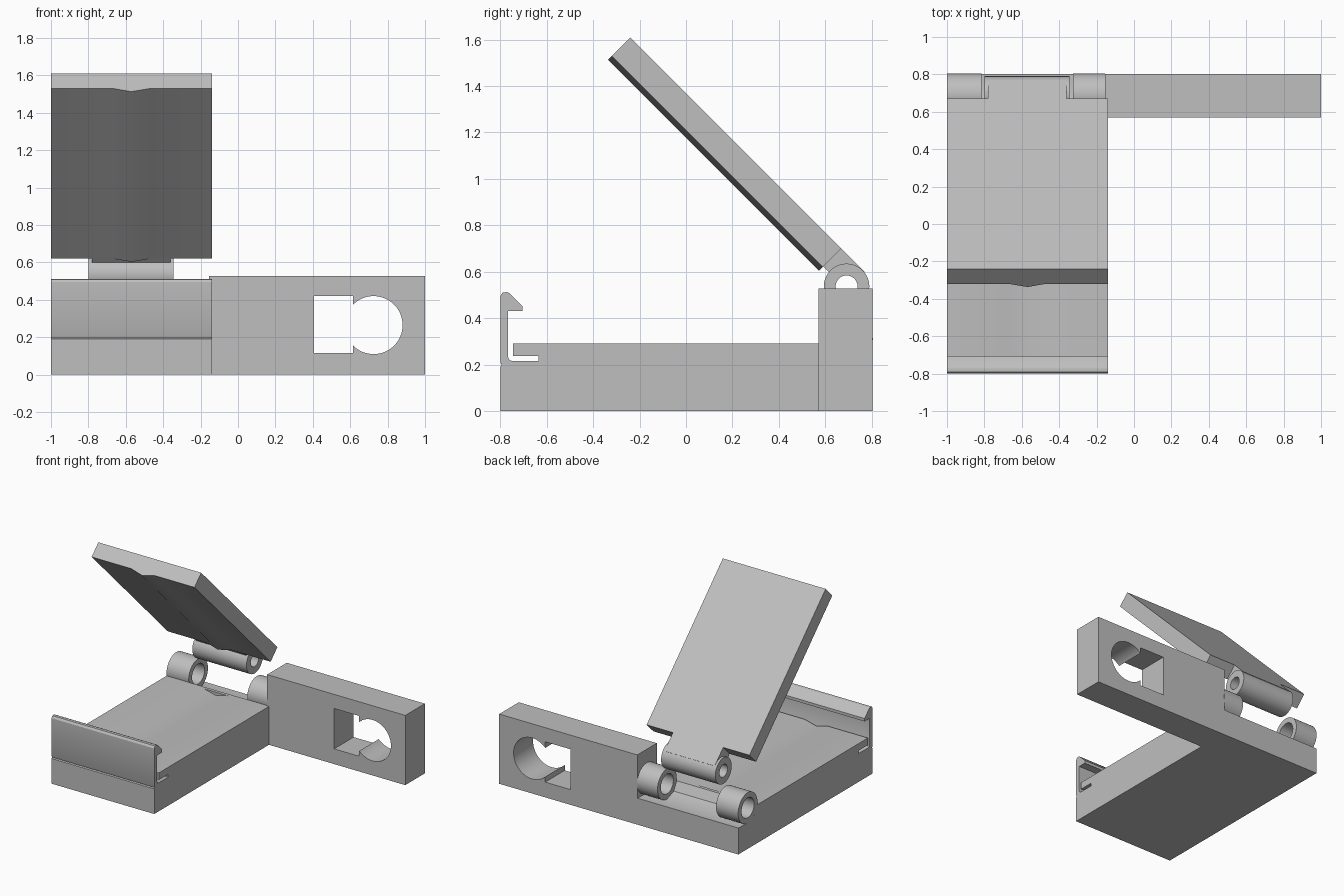
import bpy, bmesh, math
from mathutils import Matrix

if "Cube" in bpy.data.objects:
    bpy.data.objects.remove(bpy.data.objects["Cube"])

grey = bpy.data.materials.new("plain grey")
grey.use_nodes = True
colour = (0.52, 0.52, 0.52, 1)
grey.diffuse_color = colour
grey.node_tree.nodes["Principled BSDF"].inputs["Base Color"].default_value = colour

LEFT, RIGHT = -1.0, -0.14          # width of base and lid
HINGE = (0.69, 0.31)               # hinge axis on the base (y, z)
LID_TOP = (-0.24, 1.61)            # upper back corner of the open lid
LID_LEN = 1.287
ALONG_X = Matrix(((0, 0, 1, 0), (1, 0, 0, 0), (0, 1, 0, 0), (0, 0, 0, 1)))
ALONG_Y = Matrix(((1, 0, 0, 0), (0, 0, 1, 0), (0, 1, 0, 0), (0, 0, 0, 1)))


def prism(name, points, start, end, axes):
    """Extrude a closed profile from start to end along the chosen axis."""
    bm = bmesh.new()
    face = bm.faces.new([bm.verts.new(axes @ Matrix.Translation((a, b, start)).translation)
                         for a, b in points])
    ext = bmesh.ops.extrude_face_region(bm, geom=[face])
    moved = [g for g in ext["geom"] if isinstance(g, bmesh.types.BMVert)]
    bmesh.ops.translate(bm, verts=moved, vec=axes.col[2].to_3d() * (end - start))
    bmesh.ops.recalc_face_normals(bm, faces=bm.faces)
    mesh = bpy.data.meshes.new(name)
    bm.to_mesh(mesh)
    bm.free()
    mesh.materials.append(grey)
    obj = bpy.data.objects.new(name, mesh)
    bpy.context.collection.objects.link(obj)
    return obj


def rect(a0, a1, b0, b1):
    return [(a0, b0), (a1, b0), (a1, b1), (a0, b1)]


def circle(centre, radius, n=64):
    return [(centre[0] + radius * math.cos(math.tau * i / n),
             centre[1] + radius * math.sin(math.tau * i / n)) for i in range(n)]


def select(obj):
    bpy.ops.object.select_all(action="DESELECT")
    obj.select_set(True)
    bpy.context.view_layer.objects.active = obj


def cut(obj, cutter):
    """Subtract the cutter and remove it."""
    select(obj)
    mod = obj.modifiers.new("cut", "BOOLEAN")
    mod.operation, mod.solver, mod.object = "DIFFERENCE", "EXACT", cutter
    bpy.ops.object.modifier_apply(modifier=mod.name)
    bpy.data.objects.remove(cutter)


def tube(name, centre, outer, inner, x0, x1):
    obj = prism(name, circle(centre, outer), x0, x1, ALONG_X)
    cut(obj, prism("bore", circle(centre, inner), x0 - 0.1, x1 + 0.1, ALONG_X))
    return obj


# Base with the spring latch at the front and the hinge channel at the back
base_profile = [
    (-0.8, 0), (0.803, 0), (0.803, 0.2), (0.69, 0.195), (0.61, 0.225), (0.575, 0.29),
    (-0.745, 0.29), (-0.745, 0.237), (-0.635, 0.237), (-0.635, 0.215), (-0.75, 0.215),
    (-0.761, 0.22), (-0.766, 0.23), (-0.766, 0.43), (-0.705, 0.43), (-0.705, 0.452),
    (-0.76, 0.507), (-0.773, 0.512), (-0.79, 0.51), (-0.8, 0.495),
    (-0.8, 0.21), (-0.794, 0.197), (-0.8, 0.19)]
base = prism("base_and_latch", base_profile, LEFT, RIGHT, ALONG_X)
groove = [(-0.67, 0.2901), (-0.57, 0.265), (-0.47, 0.2901), (-0.57, 0.32)]
cut(base, prism("groove", groove, -0.76, 0.55, ALONG_Y))
parts = [base]

# Side arm with a keyhole-shaped window
arm = prism("side_arm", rect(-0.155, 1, 0, 0.527), 0.57, 0.803, ALONG_Y)
cut(arm, prism("square_window", rect(0.405, 0.615, 0.115, 0.42), 0.4, 1, ALONG_Y))
cut(arm, prism("round_window", circle((0.725, 0.265), 0.155), 0.4, 1, ALONG_Y))
parts.append(arm)

# Fixed hinge knuckles
for side, x0, x1 in (("right", LEFT, -0.815), ("left", -0.325, -0.154)):
    parts.append(tube("base_knuckle_" + side, HINGE, 0.115, 0.075, x0, x1))

# Lid parts are built flat, then tilted open
barrel_at = (1.418, -0.1)
lid_profile = [(LEFT, 0), (RIGHT, 0), (RIGHT, -0.113), (-0.47, -0.113),
               (-0.57, -0.137), (-0.67, -0.113), (LEFT, -0.113)]
lid = prism("lid", lid_profile, 0, LID_LEN, ALONG_Y)
tab = prism("lid_tab", rect(LID_LEN - 0.01, 1.43, -0.11, 0), -0.78, -0.36, ALONG_X)
cut(tab, prism("tab_bore", circle(barrel_at, 0.047), -1, 0, ALONG_X))
barrel = tube("lid_barrel", barrel_at, 0.098, 0.047, -0.798, -0.345)
tilt = Matrix.Translation((0, *LID_TOP)) @ Matrix.Rotation(math.radians(-45), 4, "X")
for obj in (lid, tab, barrel):
    obj.data.transform(tilt)
    parts.append(obj)

# Soft shading on curves, crisp edges elsewhere
for obj in parts:
    select(obj)
    bpy.ops.object.shade_smooth_by_angle(angle=math.radians(30))
